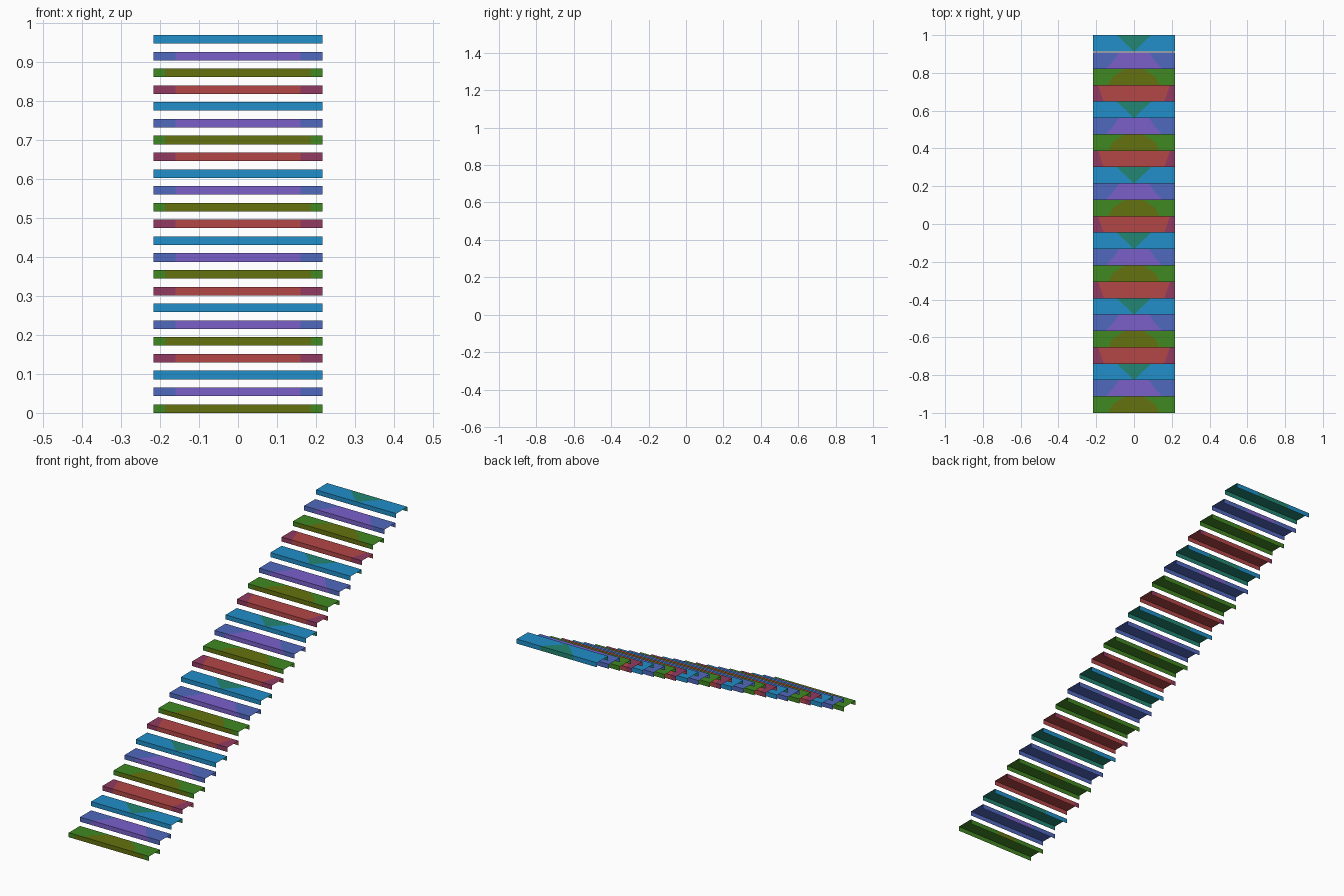
import bpy, bmesh

if "Cube" in bpy.data.objects:
    bpy.data.objects.remove(bpy.data.objects["Cube"])

HALF = 0.217       # half width of a tread
DEPTH = 0.0867     # tread depth, also the step pitch in y
HEIGHT = 0.022     # flange height
RISE = 0.0431
COUNT = 23
SKIN = 0.0012      # distance between outer and inner sheet


def lin(c):
    c /= 255
    return c / 12.92 if c <= 0.04045 else ((c + 0.055) / 1.055) ** 2.4


def mat(name, r, g, b):
    m = bpy.data.materials.new(name)
    m.diffuse_color = (lin(r), lin(g), lin(b), 1)
    m.use_nodes = True
    m.node_tree.nodes["Principled BSDF"].inputs["Base Color"].default_value = m.diffuse_color
    return m


blue = mat("blue", 33, 142, 200)
teal = mat("teal", 34, 134, 114)
violet = mat("violet", 122, 96, 202)
slate = mat("slate blue", 80, 104, 190)
olive = mat("olive", 100, 114, 14)
green = mat("green", 64, 136, 34)
red = mat("red", 180, 70, 70)
maroon = mat("maroon", 146, 58, 98)

# side colour, centre colour, underside colour index,
# centre half width on the front flange, then on the tread from front to back
STYLES = [
    (green, olive, 0, 0.187, (0.135, 0.115, 0.05)),
    (slate, violet, 0, 0.16, (0.15, 0.11, 0.08)),
    (blue, teal, 1, 0.0, (0.0, 0.045, 0.09)),
    (maroon, red, 1, 0.16, (0.16, 0.175, 0.19)),
]


def strip(bm, p, q, hp, hq):
    """Sheet between two (y, z) lines, with a centre patch of half widths hp, hq."""
    for a0, a1, b0, b1, idx in ((-HALF, -hp, -HALF, -hq, 0),
                                (-hp, hp, -hq, hq, 1),
                                (hp, HALF, hq, HALF, 0)):
        pts = []
        for co in ((a0, *p), (a1, *p), (b1, *q), (b0, *q)):
            if co not in pts:
                pts.append(co)
        if len(pts) > 2 and (a1 - a0 > 1e-6 or b1 - b0 > 1e-6):
            f = bm.faces.new([bm.verts.new(c) for c in pts])
            f.material_index = idx


def tread(i, y, z):
    side, centre, under, flange, widths = STYLES[i % 4]
    bm = bmesh.new()
    y1, top = y + DEPTH, z + HEIGHT
    # front flange, tread top and back flange
    strip(bm, (y, z), (y, top), flange, flange)
    n = len(widths) - 1
    for k in range(n):
        strip(bm, (y + DEPTH * k / n, top), (y + DEPTH * (k + 1) / n, top),
              widths[k], widths[k + 1])
    strip(bm, (y1, top), (y1, z), widths[-1], widths[-1])
    # inner sheet in one colour, open at both ends
    inner = [(y + SKIN, z), (y + SKIN, top - SKIN),
             (y1 - SKIN, top - SKIN), (y1 - SKIN, z)]
    for p, q in zip(inner, inner[1:]):
        f = bm.faces.new([bm.verts.new(c) for c in
                          ((-HALF, *q), (HALF, *q), (HALF, *p), (-HALF, *p))])
        f.material_index = under
    bmesh.ops.remove_doubles(bm, verts=bm.verts, dist=1e-5)
    name = f"stair_tread_{i + 1:02d}"
    me = bpy.data.meshes.new(name)
    bm.to_mesh(me)
    bm.free()
    me.materials.append(side)
    me.materials.append(centre)
    bpy.context.collection.objects.link(bpy.data.objects.new(name, me))


# the flight of treads; the last one sits slightly apart at the back
for i in range(COUNT):
    y = -1 + i * DEPTH if i < COUNT - 1 else 1 - DEPTH
    tread(i, y, i * RISE)
